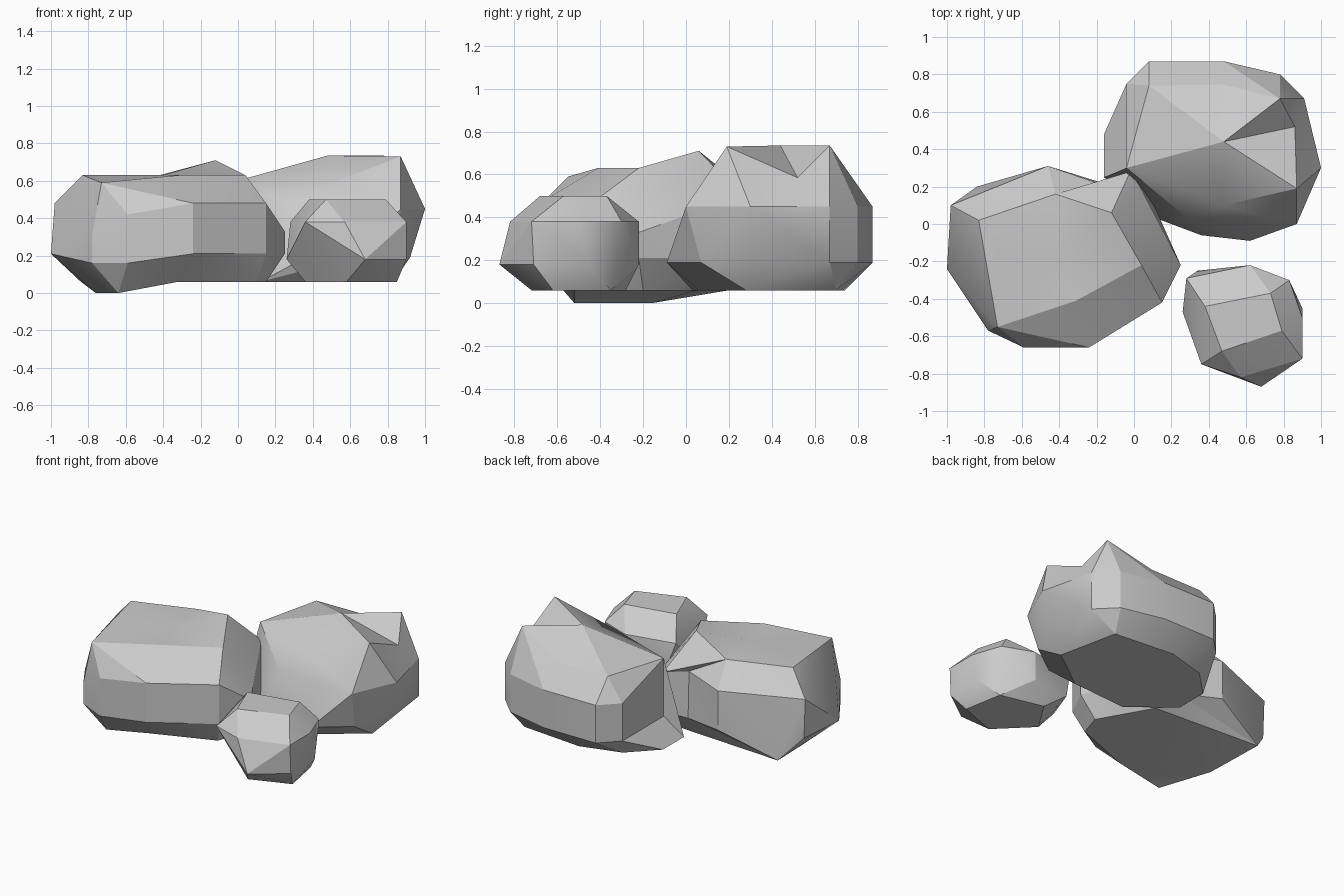
import bpy, bmesh
from mathutils import Vector


def ring(z, *xy):
    """Horizontal loop of corner points at one height."""
    return [(x, y, z) for x, y in xy]


def rock(name, points, dents=()):
    """Faceted boulder: convex hull of corners, then selected corners moved (old, new)."""
    bm = bmesh.new()
    for p in list(points) + [old for old, new in dents]:
        bm.verts.new(p)
    res = bmesh.ops.convex_hull(bm, input=bm.verts[:])
    junk = {g for g in res["geom_interior"] + res["geom_unused"]
            if isinstance(g, bmesh.types.BMVert)}
    bmesh.ops.delete(bm, geom=list(junk), context='VERTS')
    for old, new in dents:
        v = min(bm.verts, key=lambda w: (w.co - Vector(old)).length)
        if (v.co - Vector(old)).length < .01:
            v.co = new
    bmesh.ops.recalc_face_normals(bm, faces=bm.faces[:])
    me = bpy.data.meshes.new(name)
    bm.to_mesh(me)
    bm.free()
    ob = bpy.data.objects.new(name, me)
    bpy.context.collection.objects.link(ob)
    bpy.ops.object.select_all(action='DESELECT')
    ob.select_set(True)
    bpy.context.view_layer.objects.active = ob
    bpy.ops.object.shade_smooth_by_angle(angle=0.4)
    return ob


# Wide boulder on the left: flat top with a low peak, notch at the back
rock("left_boulder",
     ring(0.0, (-.64, -.52), (-.76, -.16))
     + ring(.06, (-.84, .2), (.1, -.36), (.15, -.2), (-.05, .15))
     + ring(.21, (-1, -.24), (-.97, .1), (-.24, -.66), (.15, -.42),
            (.25, -.22), (-.46, .31), (-.02, .28), (.04, .25))
     + ring(.48, (-.98, .1), (-.24, -.66), (.15, -.42), (-.46, .31), (-.02, .28), (.03, .2))
     + ring(.16, (-.78, -.57), (-.59, -.66))
     + [(-.83, .02, .63), (.04, -.22, .63), (-.73, -.55, .59), (-.59, -.66, .42),
        (-.78, -.57, .31), (.25, -.22, .33), (-.12, .06, .71)],
     dents=[((-.17, .305, .21), (-.17, .22, .18)),
            ((-.17, .305, .48), (-.17, .21, .5)),
            ((-.4, -.15, .84), (-.4, -.15, .63)),
            ((-.42, .16, .70), (-.42, .16, .63)),
            ((-.31, -.41, .70), (-.31, -.41, .63)),
            ((-.73, -.15, .68), (-.73, -.15, .63)),
            ((-.32, -.52, -.03), (-.32, -.52, .06)),
            ((-.32, .03, -.03), (-.32, .05, .06))])

# Tall boulder at the back right: raised centre, wavy rim, foot flaring to the left
rock("back_boulder",
     ring(.06, (.83, .28), (.74, .7), (.3, .74), (.02, .66), (.12, .03), (.53, .06))
     + ring(.19, (.84, .07), (.92, .3), (.91, .67), (.78, .8), (.48, .87), (.08, .87),
            (-.04, .75), (-.04, .3), (.36, -.06), (.62, -.09))
     + ring(.45, (.87, 0), (1, .3), (.91, .67), (.78, .8), (.48, .87), (.08, .87),
            (-.04, .75), (.3, .02))
     + [(-.04, .3, .59), (.08, .3, .62), (.08, .74, .6),
        (.78, .67, .735), (.87, .19, .73)],
     dents=[((.48, .44, .87), (.48, .44, .735)),
            ((.86, .52, .735), (.86, .52, .585)),
            ((.48, .12, .71), (.48, .10, .58)),
            ((.48, .745, .71), (.48, .745, .60)),
            ((-.02, .48, .06), (-.16, .48, .06)),
            ((-.02, .25, .06), (-.16, .25, .06))])

# Small boulder at the front right
rock("small_boulder",
     ring(.06, (.36, -.5), (.58, -.72), (.85, -.62), (.8, -.35), (.5, -.28))
     + ring(.18, (.26, -.47), (.68, -.87), (.9, -.71), (.9, -.45), (.62, -.22), (.34, -.25))
     + ring(.38, (.28, -.29), (.36, -.75), (.57, -.82), (.9, -.72), (.9, -.5), (.83, -.3), (.62, -.22))
     + ring(.5, (.38, -.44), (.73, -.37), (.79, -.57), (.47, -.68)))
